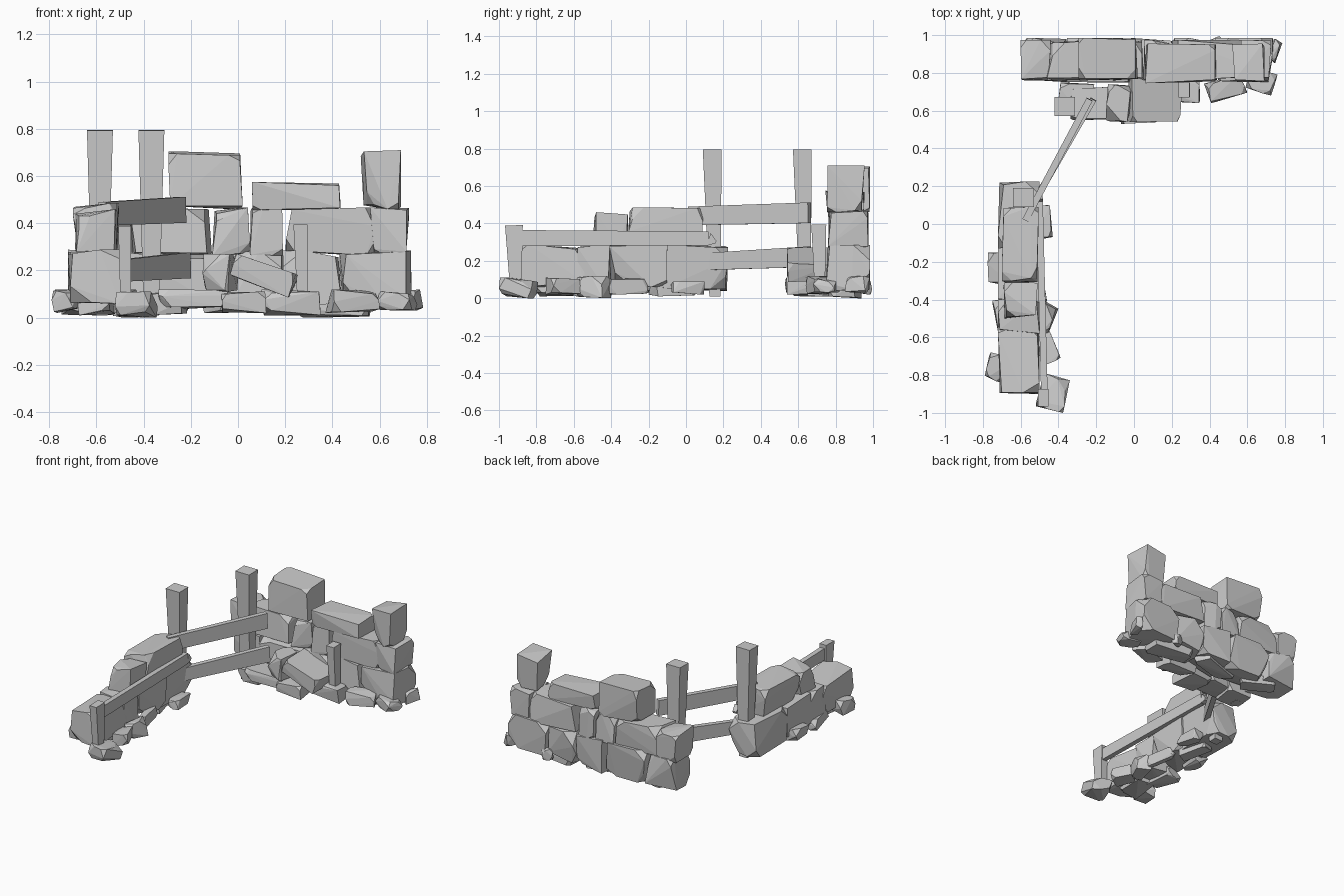
import bpy, bmesh, math, random
from mathutils import Vector, Matrix
random.seed(11)


def finish(bm, name):
    bmesh.ops.recalc_face_normals(bm, faces=bm.faces)
    me = bpy.data.meshes.new(name)
    bm.to_mesh(me)
    bm.free()
    ob = bpy.data.objects.new(name, me)
    bpy.context.collection.objects.link(ob)
    return ob


def stone(name, x0, x1, y0, y1, z0, z1, cut=0.22, tilt=0.0, turn=0.0):
    """Faceted stone: hull of a box with irregularly cut corners, fitted to its bounds."""
    size = Vector((x1 - x0, y1 - y0, z1 - z0))
    limit = min(size) * cut
    twist = Matrix.Rotation(random.uniform(-turn, turn), 3, 'Z')
    pts = []
    for sx in (-1, 1):
        for sy in (-1, 1):
            for sz in (-1, 1):
                s = (sx, sy, sz)
                base = [s[i] * (size[i] / 2 - random.uniform(0, 0.75) * limit) for i in range(3)]
                if random.random() < 0.55:
                    for i in range(3):
                        p = Vector(base)
                        p[i] -= s[i] * limit * random.uniform(0.6, 1.7)
                        pts.append(twist @ p)
                else:
                    pts.append(twist @ Vector(base))
    lo = [min(p[i] for p in pts) for i in range(3)]
    hi = [max(p[i] for p in pts) for i in range(3)]
    rot = Matrix.Rotation(tilt, 3, 'Y')
    centre = Vector(((x0 + x1) / 2, (y0 + y1) / 2, (z0 + z1) / 2))
    bm = bmesh.new()
    for p in pts:
        q = Vector([((p[i] - lo[i]) / (hi[i] - lo[i]) - 0.5) * size[i] for i in range(3)])
        bm.verts.new(rot @ q + centre)
    res = bmesh.ops.convex_hull(bm, input=bm.verts)
    junk = [g for g in res["geom_interior"] if isinstance(g, bmesh.types.BMVert)]
    bmesh.ops.delete(bm, geom=junk, context='VERTS')
    bmesh.ops.dissolve_limit(bm, angle_limit=math.radians(2), verts=bm.verts, edges=bm.edges)
    return finish(bm, name)


def beam(name, a, b, start, end):
    """Tapered timber from a to b; start and end are (width, height) at each end."""
    a, b = Vector(a), Vector(b)
    d = (b - a).normalized()
    side = Vector((1, 0, 0)) if abs(d.z) > 0.9 else d.cross(Vector((0, 0, 1))).normalized()
    up = side.cross(d)
    bm = bmesh.new()
    rings = []
    for c, (w, h) in ((a, start), (b, end)):
        rings.append([bm.verts.new(c + side * w / 2 * i + up * h / 2 * j)
                      for i, j in ((-1, -1), (1, -1), (1, 1), (-1, 1))])
    for i in range(4):
        j = (i + 1) % 4
        bm.faces.new((rings[0][i], rings[0][j], rings[1][j], rings[1][i]))
    bm.faces.new(rings[0])
    bm.faces.new(rings[1])
    return finish(bm, name)


# Back wall courses: (x0, x1) spans
for x0, x1 in ((-0.59, -0.34), (-0.36, -0.03), (-0.04, 0.2), (0.19, 0.44), (0.43, 0.735)):
    stone("back_wall_lower_stone", x0, x1, 0.75, 0.985, 0.04, 0.285)
for x0, x1 in ((-0.6, -0.44), (-0.46, -0.11), (-0.11, 0.05), (0.05, 0.19), (0.2, 0.58), (0.56, 0.725)):
    stone("back_wall_upper_stone", x0, x1, 0.76, 0.975, 0.26, 0.467)
stone("back_wall_cap_block", -0.295, 0.02, 0.76, 0.985, 0.46, 0.705, cut=0.15)
stone("back_wall_cap_slab", 0.06, 0.435, 0.745, 0.955, 0.455, 0.575)
stone("back_wall_end_block", 0.52, 0.69, 0.755, 0.955, 0.46, 0.71)

# Left wall: one lower course (y0, y1, z0) with two stones on top
for y0, y1, z0 in ((-0.9, -0.54, 0.06), (-0.58, -0.4, 0.03), (-0.41, -0.1, 0.06), (-0.13, 0.225, 0.04)):
    stone("left_wall_lower_stone", -0.72, -0.5, y0, y1, z0, 0.288)
stone("left_wall_middle_cap", -0.69, -0.51, -0.5, -0.31, 0.275, 0.46)
stone("left_wall_rear_cap", -0.7, -0.505, -0.31, 0.09, 0.275, 0.485)

# Fallen stones piled in front of the back wall
stone("fallen_slab", -0.035, 0.25, 0.54, 0.775, 0.125, 0.23, tilt=math.radians(19))
for b in ((-0.15, 0.0, 0.54, 0.74, 0.11, 0.27), (-0.41, -0.21, 0.56, 0.75, 0.01, 0.11),
          (-0.34, -0.04, 0.55, 0.73, 0.03, 0.12), (-0.07, 0.12, 0.53, 0.74, 0.02, 0.11),
          (0.1, 0.35, 0.64, 0.78, 0.01, 0.12)):
    stone("fallen_stone", *b, cut=0.3, turn=0.15)

# Rubble along the foot of both walls
for b in ((0.37, 0.6, 0.64, 0.79, 0.02, 0.12), (0.59, 0.76, 0.68, 0.82, 0.03, 0.11),
          (0.71, 0.785, 0.85, 0.98, 0.03, 0.12), (0.39, 0.48, 0.93, 0.995, 0.02, 0.1),
          (0.25, 0.57, 0.76, 0.94, 0.0, 0.08), (-0.15, 0.2, 0.77, 0.95, 0.02, 0.09),
          (-0.5, -0.2, 0.77, 0.95, 0.02, 0.09),
          (-0.52, -0.34, -1.0, -0.79, 0.0, 0.11), (-0.53, -0.39, -0.75, -0.56, 0.02, 0.11),
          (-0.53, -0.4, -0.6, -0.4, 0.0, 0.12), (-0.54, -0.46, -0.42, -0.2, 0.02, 0.11),
          (-0.53, -0.43, -0.08, 0.1, 0.02, 0.09), (-0.79, -0.66, -0.84, -0.68, 0.02, 0.12),
          (-0.75, -0.6, -0.61, -0.39, 0.01, 0.1), (-0.775, -0.66, -0.32, -0.15, 0.03, 0.12),
          (-0.68, -0.52, -0.8, -0.55, 0.01, 0.09), (-0.66, -0.52, -0.2, 0.05, 0.01, 0.08)):
    stone("rubble_stone", *b, cut=0.35, turn=0.5)

# Fence posts, rails across the gap, and broken fence pieces
for x, y in ((-0.585, 0.14), (-0.367, 0.622)):
    beam("fence_post", (x, y + 0.015, 0.01), (x, y, 0.795), (0.065, 0.06), (0.11, 0.1))
beam("upper_rail", (-0.575, 0.02, 0.44), (-0.235, 0.66, 0.457), (0.035, 0.1), (0.035, 0.11))
beam("lower_rail", (-0.55, 0.08, 0.195), (-0.215, 0.66, 0.222), (0.035, 0.09), (0.035, 0.11))
beam("broken_long_rail", (-0.475, -0.88, 0.322), (-0.5, 0.12, 0.32), (0.035, 0.085), (0.035, 0.075))
beam("broken_rail_tip", (-0.5, 0.12, 0.315), (-0.5, 0.16, 0.3), (0.035, 0.07), (0.03, 0.015))
beam("left_wall_stake", (-0.475, -0.91, 0.04), (-0.48, -0.92, 0.39), (0.045, 0.06), (0.055, 0.095))
beam("back_wall_stake", (0.275, 0.715, 0.05), (0.265, 0.71, 0.395), (0.045, 0.055), (0.06, 0.08))
